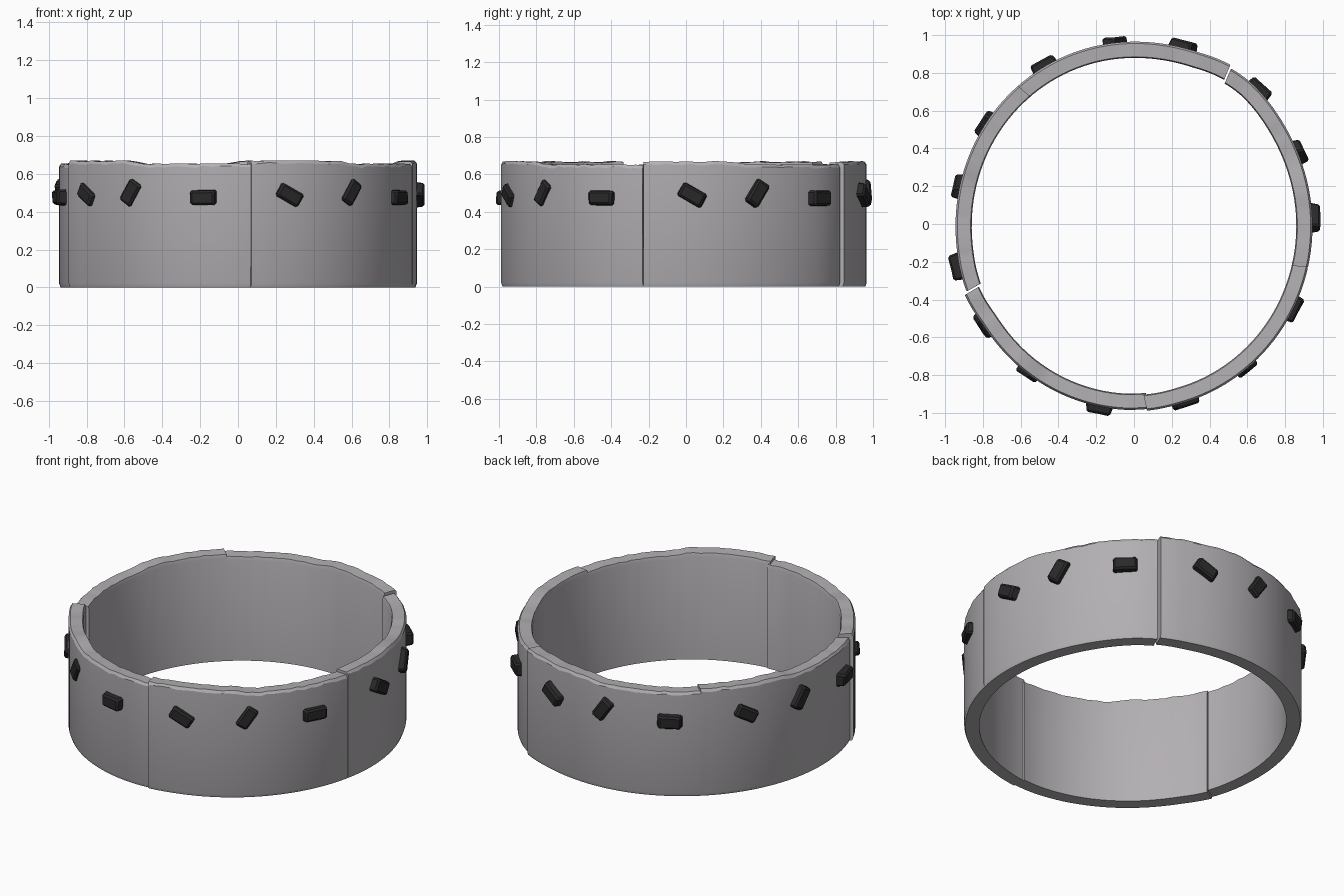
import bpy, bmesh, math, random
from mathutils import Matrix, Vector

if "Cube" in bpy.data.objects:
    bpy.data.objects.remove(bpy.data.objects["Cube"])

random.seed(4)

def material(name, col):
    m = bpy.data.materials.new(name)
    m.diffuse_color = (*col, 1)
    m.use_nodes = True
    m.node_tree.nodes["Principled BSDF"].inputs["Base Color"].default_value = m.diffuse_color
    return m

STONE = material("warm grey stone", (0.45, 0.43, 0.45))
COAL = material("charcoal black", (0.022, 0.022, 0.022))

def bulge(deg, centre, width):
    d = (deg - centre + 180) % 360 - 180
    return math.exp(-(d / width) ** 2)

# Outer radius: slightly oval, swelling a little at two of the joints
def ring_radius(deg):
    s = math.sin(math.radians(deg))
    return (0.945 + 0.03 * s * s - 0.01 * s
            + 0.018 * bulge(deg, 55, 18) + 0.008 * bulge(deg, 203, 9))

def finish(bm, name, mat, angle):
    bmesh.ops.recalc_face_normals(bm, faces=bm.faces)
    me = bpy.data.meshes.new(name)
    bm.to_mesh(me)
    bm.free()
    me.materials.append(mat)
    ob = bpy.data.objects.new(name, me)
    bpy.context.collection.objects.link(ob)
    bpy.ops.object.select_all(action='DESELECT')
    ob.select_set(True)
    bpy.context.view_layer.objects.active = ob
    bpy.ops.object.shade_smooth_by_angle(angle=math.radians(angle))

# Curved wall segments: a chamfered cross-section swept along 72 degrees
STEPS = 28
def wall_segment(index, start, step_in, step_out):
    bm = bmesh.new()
    loops = []
    for i in range(STEPS + 1):
        u = i / STEPS
        a = start + u * 72
        # the leading end steps outward, the trailing end tucks in
        r = ring_radius(a) + step_in * max(0, 1 - u * 7) - step_out * max(0, 1 - (1 - u) * 9)
        # high first part, then a worn lower edge
        top = 0.669 - 0.016 * min(1, max(0, u - 0.40) * 10)
        top += random.uniform(-0.004, 0.003)
        chip = random.uniform(0.012, 0.02)
        profile = [(-0.086, 0.0), (-0.007, 0.0), (0, 0.02), (0, top - chip),
                   (-0.010, top), (-0.080, top - 0.003), (-0.086, top - 0.025)]
        loop = []
        for d, z in profile:
            slant = 0
            if i in (0, STEPS):
                slant = -0.8 * abs(d) / 0.086       # joints run slightly diagonal
                if d == 0:
                    slant += 0.12 if i == 0 else -0.12   # fine groove at the joint
            t = math.radians(a + slant)
            loop.append(bm.verts.new(((r + d) * math.cos(t), (r + d) * math.sin(t), z)))
        loops.append(loop)
    n = len(loops[0])
    for la, lb in zip(loops, loops[1:]):
        for j in range(n):
            k = (j + 1) % n
            bm.faces.new((la[j], la[k], lb[k], lb[j]))
    bm.faces.new(loops[0])
    bm.faces.new(loops[-1][::-1])
    finish(bm, f"wall_segment_{index}", STONE, 25)

# start angle and outward step of every joint
JOINTS = [(59, 0.010), (130, 0.0), (202.5, 0.010), (273.2, 0.006), (346, 0.0)]
for i, (start, step) in enumerate(JOINTS):
    wall_segment(i + 1, 58.8 + 72 * i - (0.8 if i in (1, 3, 4) else 0), step,
                 0.5 * JOINTS[(i + 1) % 5][1])

# Dark studs: tapered, bevelled blocks set around the outside
def stud(index, deg, sink, z, tilt):
    bm = bmesh.new()
    bmesh.ops.create_cube(bm, size=1)
    for v in bm.verts:
        taper = 0.88 if v.co.z > 0 else 1.0
        v.co = Vector((v.co.x * 0.15 * taper, v.co.y * 0.084 * taper, v.co.z * 0.065))
        v.co += Vector([random.uniform(-0.004, 0.004) for _ in range(3)])
    bmesh.ops.bevel(bm, geom=bm.edges[:], offset=0.010, segments=1, affect='EDGES')
    t = math.radians(deg)
    out = Vector((math.cos(t), math.sin(t), 0))
    side = Vector((-math.sin(t), math.cos(t), 0))
    up = Vector((0, 0, 1))
    basis = Matrix((side, up, out)).transposed().to_4x4()
    pos = out * (ring_radius(deg) + 0.005 - sink) + up * z
    bm.transform(Matrix.Translation(pos) @ basis @ Matrix.Rotation(math.radians(tilt), 4, 'Z'))
    finish(bm, f"stud_{index}", COAL, 20)

# angle and sinking depth of each stud
STUDS = [(74.5, 0), (96, 0.008), (119.5, 0), (146, 0.008), (168, 0.004), (193.5, -0.008),
         (214, 0.012), (234.5, 0.018), (259.3, 0), (286, 0.014), (308, 0.02), (332, 0.008),
         (2, -0.004), (23.5, 0.002), (47, 0)]
STYLES = [(0.49, -30), (0.50, 57), (0.475, 0)]
for i, (deg, sink) in enumerate(STUDS):
    stud(i + 1, deg, sink, *STYLES[i % 3])
